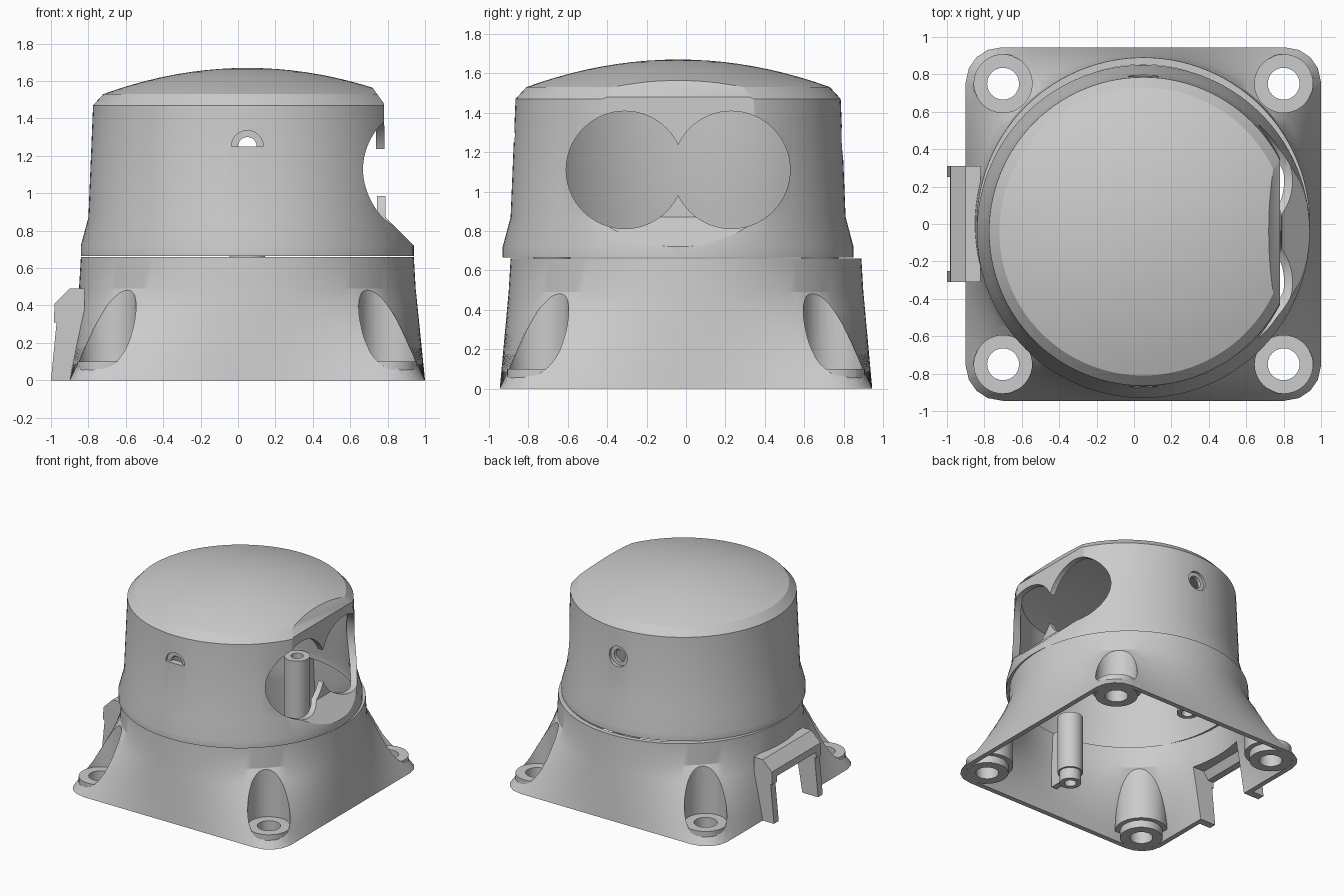
import bpy, bmesh, math

if "Cube" in bpy.data.objects:
    bpy.data.objects.remove(bpy.data.objects["Cube"])

CX, CY = 0.05, -0.04      # axis of the housing (cover is shifted a little in y)
SEG = 112


def rings_object(name, rings):
    """Closed solid lofted through rings of equal point count."""
    bm = bmesh.new()
    vs = [[bm.verts.new(p) for p in r] for r in rings]
    n = len(vs[0])
    for a, b in zip(vs, vs[1:]):
        for i in range(n):
            j = (i + 1) % n
            bm.faces.new((a[i], a[j], b[j], b[i]))
    bm.faces.new(vs[0][::-1])
    bm.faces.new(vs[-1])
    bmesh.ops.recalc_face_normals(bm, faces=bm.faces[:])
    me = bpy.data.meshes.new(name)
    bm.to_mesh(me)
    bm.free()
    ob = bpy.data.objects.new(name, me)
    bpy.context.collection.objects.link(ob)
    return ob


def circle(cx, cy, r, z, n=SEG):
    return [(cx + r * math.cos(2 * math.pi * i / n),
             cy + r * math.sin(2 * math.pi * i / n), z) for i in range(n)]


def cyl(name, x, y, r, z0, z1, r1=None, n=40):
    return rings_object(name, [circle(x, y, r, z0, n), circle(x, y, r1 or r, z1, n)])


def prism_y(name, pts, y0, y1):
    """xz outline extruded along y."""
    return rings_object(name, [[(x, y, z) for x, z in pts] for y in (y0, y1)])


def prism_x(name, pts, x0, x1):
    """yz outline extruded along x."""
    return rings_object(name, [[(x, y, z) for y, z in pts] for x in (x0, x1)])


def disc(cx, cz, r, turn=2 * math.pi, n=48):
    m = n if turn > 6 else n + 1
    return [(cx + r * math.cos(turn * i / n), cz + r * math.sin(turn * i / n)) for i in range(m)]


def boolean(ob, other, op='DIFFERENCE'):
    mod = ob.modifiers.new("bool", 'BOOLEAN')
    mod.operation, mod.object, mod.solver = op, other, 'EXACT'
    bpy.context.view_layer.objects.active = ob
    bpy.ops.object.modifier_apply(modifier=mod.name)
    bpy.data.objects.remove(other)


def square_ring(off, z):
    """Rounded square foot outline, sampled by ray angle."""
    a, b, R = 0.95 - off, 0.945 - off, 0.19 - off
    out = []
    for i in range(SEG):
        t = 2 * math.pi * i / SEG
        c, s = math.cos(t), math.sin(t)
        k = min(a / max(abs(c), 1e-6), b / max(abs(s), 1e-6))
        if abs(c * k) > a - R and abs(s * k) > b - R:
            dc = abs(c) * (a - R) + abs(s) * (b - R)
            k = dc + math.sqrt(max(0, dc * dc - (a - R) ** 2 - (b - R) ** 2 + R * R))
        out.append((CX + c * k, s * k, z))
    return out


def skirt(name, off, low, top):
    rings = [square_ring(off, low)] if low < 0 else []
    foot, neck = square_ring(off, 0), circle(CX, 0, 0.90 - off, 0.49)
    for k in range(6):
        t = k / 5
        rings.append([tuple(p + (q - p) * t for p, q in zip(u, v)) for u, v in zip(foot, neck)])
    rings.append(circle(CX, 0, 0.89 - off, top))
    return rings_object(name, rings)


def cover_solid(name, off, low):
    prof = [(0.89 - off, low), (0.89 - off, 0.72), (0.85 - off, 0.87),
            (0.825 - off, 1.47 - off / 2), (0.77 - off, 1.53 - off)]
    for k in range(9, 0, -1):
        f = k / 10
        prof.append(((0.77 - off) * f, 1.53 - off + 0.14 * (1 - f * f)))
    prof.append((0.02, 1.67 - off))
    return rings_object(name, [circle(CX, CY, r, z) for r, z in prof])


def flat_cutter(off):
    pts = [(0.64, 1.676), (0.72, 1.564), (0.78, 1.48), (0.79, 0.87),
           (0.95, 0.71), (2, 0.71), (2, 2), (0.64, 2)]
    return prism_y("cut", [(x - off, z) for x, z in pts], -2, 2)


corners = [(x, y) for x in (-0.7, 0.8) for y in (-0.75, 0.75)]

# base: square foot lofted to a round collar, hollow, with screw pockets
base = skirt("base_skirt", 0, 0, 0.66)
hollow = skirt("cut", 0.04, -0.02, 0.70)
for x, y in corners:
    boolean(hollow, cyl("tube", x, y, 0.195, 0.06, 0.56))
boolean(base, hollow)
for x, y in corners:
    boolean(base, cyl("cut", x, y, 0.155, 0.06, 0.64))
    boolean(base, cyl("foot", x, y, 0.158, 0, 0.10), 'UNION')
    boolean(base, cyl("cut", x, y, 0.085, -0.05, 0.3))

# cable outlet hood on the left side
hood = prism_y("hood", [(-1.0, 0), (-0.97, 0.31), (-0.985, 0.31), (-0.98, 0.41),
                        (-0.9, 0.49), (-0.82, 0.49), (-0.82, 0.3), (-0.88, 0)], -0.31, 0.31)
boolean(base, hood, 'UNION')
boolean(base, prism_y("cut", [(-1.2, -0.05), (-1.2, 0.34), (-0.93, 0.36),
                              (-0.89, 0.42), (-0.7, 0.42), (-0.7, -0.05)], -0.25, 0.25))

# cover: domed shell with a flattened face
cover = cover_solid("domed_cover", 0, 0.665)
boolean(cover, flat_cutter(0))
inner = cover_solid("cut", 0.05, 0.6)
boolean(inner, flat_cutter(0.045))
boolean(cover, inner)

# twin round window in the flat face
for y in (-0.31, 0.23):
    boolean(cover, prism_x("cut", disc(y, 1.11, 0.298, n=64), 0.4, 1.3))

# small recessed side holes: half round at the front, full round at the back
boolean(cover, prism_y("cut", disc(CX, 1.25, 0.085, math.pi, 24), -1.1, -0.85))
boolean(cover, prism_y("cut", disc(CX, 1.25, 0.05, math.pi, 24), -1.1, -0.7))
boolean(cover, prism_y("cut", disc(CX, 1.25, 0.08), 0.77, 1.1))
boolean(cover, prism_y("cut", disc(CX, 1.25, 0.05), 0.6, 1.1))

# inner screw posts with a rib to the wall
posts = []
for side, label in ((-1, "front"), (1, "back")):
    post = cyl(label + "_screw_post", CX, side * 0.68, 0.08, 0.16, 0.26)
    boolean(post, cyl("upper", CX, side * 0.68, 0.095, 0.25, 0.72), 'UNION')
    ys = sorted((side * 0.70, side * 0.865))
    boolean(post, prism_y("rib", [(CX - 0.025, 0.2), (CX + 0.025, 0.2),
                                  (CX + 0.025, 0.65), (CX - 0.025, 0.65)], *ys), 'UNION')
    boolean(post, cyl("cut", CX, side * 0.68, 0.045, 0.1, 0.8))
    posts.append(post)

# smooth shading with sharp edges kept
bpy.ops.object.select_all(action='DESELECT')
for ob in [base, cover] + posts:
    ob.select_set(True)
bpy.context.view_layer.objects.active = base
bpy.ops.object.shade_smooth_by_angle(angle=math.radians(25))
